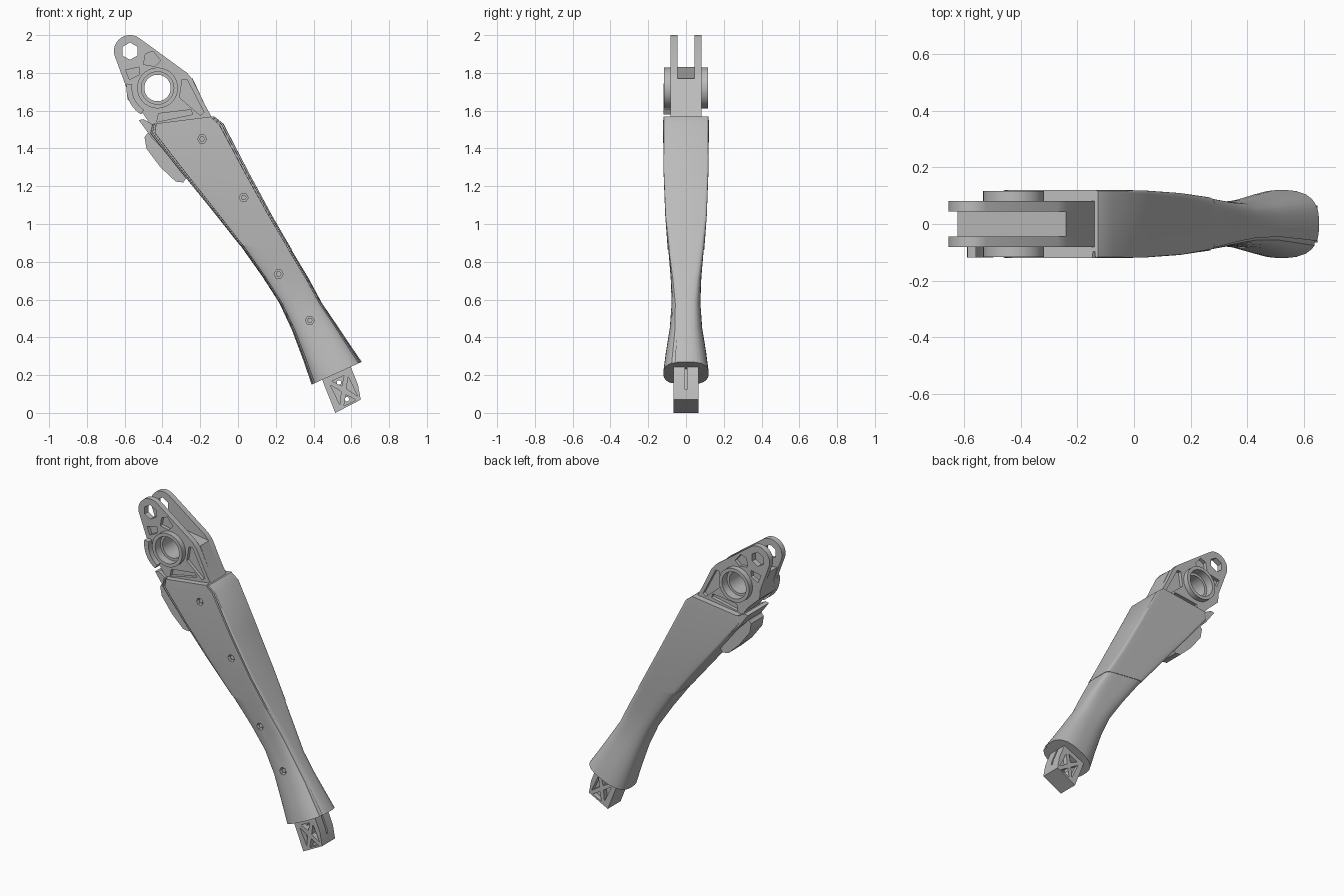
import bpy, bmesh, math
from math import sin, cos, pi, radians

if "Cube" in bpy.data.objects:
    bpy.data.objects.remove(bpy.data.objects["Cube"])

grey = bpy.data.materials.new("mid_grey")
grey.use_nodes = True
grey.diffuse_color = (0.5, 0.5, 0.5, 1)
grey.node_tree.nodes["Principled BSDF"].inputs["Base Color"].default_value = (0.5, 0.5, 0.5, 1)
parts = []


def from_rings(name, rings, keep=True):
    """Skin a list of equal closed rings and cap both ends."""
    bm = bmesh.new()
    rows = [[bm.verts.new(p) for p in ring] for ring in rings]
    n = len(rows[0])
    for a, b in zip(rows, rows[1:]):
        for i in range(n):
            bm.faces.new((a[i], a[(i + 1) % n], b[(i + 1) % n], b[i]))
    bm.faces.new(rows[0])
    bm.faces.new(rows[-1])
    bmesh.ops.recalc_face_normals(bm, faces=bm.faces)
    mesh = bpy.data.meshes.new(name)
    bm.to_mesh(mesh)
    bm.free()
    mesh.materials.append(grey)
    ob = bpy.data.objects.new(name, mesh)
    bpy.context.collection.objects.link(ob)
    if keep:
        parts.append(ob)
    return ob


def prism(name, outline, y0, y1, keep=True):
    return from_rings(name, [[(x, y, z) for x, z in outline] for y in (y0, y1)], keep)


def arc(centre, r, start, end, steps):
    angles = [radians(start + (end - start) * i / steps) for i in range(steps + 1)]
    return [(centre[0] + r * cos(a), centre[1] + r * sin(a)) for a in angles]


def circle(centre, r, sides=40, turn=0):
    return arc(centre, r, turn, turn + 360, sides)[:-1]


def cut(target, outline, y0, y1):
    cutter = prism("cutter", outline, y0, y1, keep=False)
    cutter.hide_render = True
    mod = target.modifiers.new("cut", 'BOOLEAN')
    mod.operation, mod.solver, mod.object = 'DIFFERENCE', 'EXACT', cutter
    bpy.context.view_layer.objects.active = target
    bpy.ops.object.modifier_apply(modifier=mod.name)
    bpy.data.objects.remove(cutter)


# Shell stations: left x, z, right x, z, half depth, squareness
stations = [
    (-.45, 1.53, -.13, 1.57, .117, 40),
    (-.46, 1.48, -.08, 1.53, .118, 40),
    (-.31, 1.29, .05, 1.28, .116, 30),
    (-.14, 1.08, .18, 1.04, .107, 20),
    (.01, .89, .285, .86, .094, 9),
    (.13, .72, .375, .71, .081, 5),
    (.22, .58, .445, .58, .076, 3.5),
    (.285, .44, .53, .455, .086, 2.9),
    (.345, .28, .6, .35, .107, 2.7),
    (.39, .15, .655, .27, .12, 2.7),
]

# Half of the cross-section from side to middle; the pair marked 1 forms the groove
section = [(.999, 0), (.99, 0), (.97, 0), (.94, 0), (.935, 1), (.885, 1), (.88, 0),
           (.8, 0), (.65, 0), (.4, 0), (.2, 0)]
section = section + [(0, 0)] + [(-u, g) for u, g in reversed(section)]


def shell_ring(station, grow=0.0):
    """Squared oval with two grooves that frame the front cover."""
    lx, lz, rx, rz, depth, n = station

    def point(u, y):
        w = u * (1 + grow * 6) / 2
        return ((lx + rx) / 2 + w * (rx - lx), y, (lz + rz) / 2 + w * (rz - lz))

    def reach(u):
        return (depth + grow) * (1 - abs(u) ** n) ** (1 / n)

    back = [point(u, reach(u)) for u, g in section]
    front = [point(u, -reach(u) + .022 * g) for u, g in reversed(section)]
    return [point(1, 0)] + back + [point(-1, 0)] + front


upper = from_rings("upper_shell", [shell_ring(s, .003) for s in stations[:5]])
lower = from_rings("lower_shell", [shell_ring(s) for s in stations[4:]])

# Recessed bolt holes with bolts
for i, (shell, x, z, depth) in enumerate([(upper, -.19, 1.45, .12), (upper, .03, 1.14, .113),
                                          (lower, .215, .735, .083), (lower, .38, .49, .084)]):
    cut(shell, circle((x, z), .024, 6), -depth - .05, -depth + .03)
    prism(f"cover_bolt_{i + 1}", circle((x, z), .015, 6), -depth + .012, -depth + .04)

# Ledge and bulge on the inner edge of the shell
prism("inner_ledge", [(-.525, 1.55), (-.5, 1.555), (-.42, 1.51), (-.36, 1.36), (-.46, 1.46)],
      -.1, .117)
prism("inner_bulge", [(-.48, 1.48), (-.495, 1.46), (-.485, 1.4), (-.41, 1.3), (-.33, 1.225),
                      (-.29, 1.22), (-.26, 1.26), (-.36, 1.43)], -.09, .04)

# Forked head
hub, pin = (-.426, 1.72), (-.572, 1.915)
side = [(-.27, 1.8), (-.24, 1.765), (-.177, 1.635), (-.125, 1.54), (-.13, 1.48),
        (-.43, 1.48), (-.5, 1.58), (-.585, 1.66), (-.59, 1.72)]
fork = arc(pin, .085, 195, 55, 14) + side
core = prism("fork_core", [(-.625, 1.83), (-.24, 1.77)] + side[2:], -.045, .045)
cut(core, circle(hub, .07), -.2, .2)

pockets = [
    [(-.49, 1.9), (-.45, 1.915), (-.41, 1.865), (-.44, 1.835), (-.5, 1.845)],
    [(-.595, 1.815), (-.525, 1.83), (-.525, 1.79), (-.575, 1.765)],
    [(-.295, 1.765), (-.27, 1.765), (-.18, 1.59), (-.2, 1.575), (-.31, 1.67)],
    [(-.42, 1.585), (-.25, 1.605), (-.24, 1.58), (-.43, 1.54)],
]
for label, s in (("front", -1), ("back", 1)):
    plate = prism(f"fork_plate_{label}", fork, s * .045, s * .082)
    cut(plate, circle(pin, .046, 6, 30), -.2, .2)
    for pocket in pockets:
        cut(plate, pocket, s * .06, s * .12)
    # Bearing collar with a stepped bore
    collar = prism(f"bearing_collar_{label}", circle(hub, .108), s * .06, s * .117)
    for piece in (plate, collar):
        cut(piece, circle(hub, .07), -.2, .2)
        cut(piece, circle(hub, .086), s * .065, s * .2)

# Curved guard around the front collar
prism("collar_guard", arc(hub, .165, 172, 238, 14) + arc(hub, .135, 238, 172, 14), -.118, -.06)

# Braced end tang
tang = prism("end_tang", [(.43, .215), (.515, 0), (.65, .07), (.635, .15), (.59, .26), (.5, .28)],
             -.066, .066)


def tang_point(u, v):
    return (.56 + .9 * u - .433 * v, .12 + .433 * u + .9 * v)


def tang_shape(points):
    return [tang_point(u, v) for u, v in points]


braces = [[(-.035, .07), (.035, .07), (0, .025)], [(-.035, -.075), (.035, -.075), (0, -.025)],
          [(-.052, .055), (-.052, -.06), (-.016, 0)], [(.052, .055), (.052, -.06), (.016, 0)]]
for s in (-1, 1):
    for brace in braces:
        cut(tang, tang_shape(brace), s * .035, s * .1)
for v in (.048, -.05):
    cut(tang, circle(tang_point(-.005, v), .012, 12), -.1, .1)
cut(tang, tang_shape([(.06, -.03), (.12, -.03), (.12, .1), (.06, .1)]), -.006, .006)

# Smooth the curved faces, keep edges sharp
bpy.ops.object.select_all(action='DESELECT')
for ob in parts:
    ob.select_set(True)
bpy.context.view_layer.objects.active = parts[0]
bpy.ops.object.shade_smooth_by_angle(angle=radians(30))
